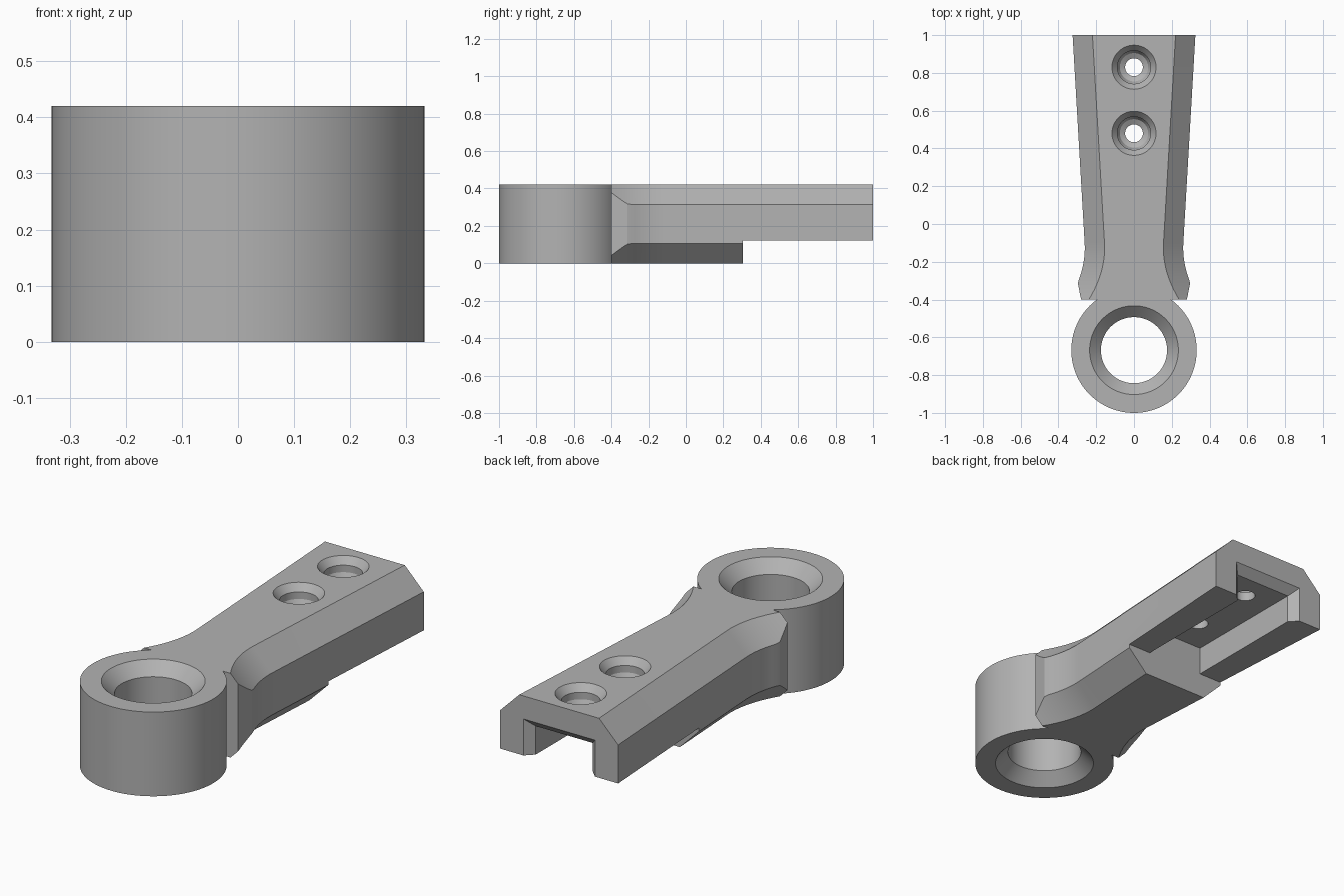
import bpy, bmesh, math
from mathutils import Matrix

if "Cube" in bpy.data.objects:
    bpy.data.objects.remove(bpy.data.objects["Cube"], do_unlink=True)

HEIGHT, CHAMFER = 0.42, 0.105
RING_Y = -0.668

grey = bpy.data.materials.new("plain grey")
grey.use_nodes = True
grey.diffuse_color = (0.45, 0.45, 0.45, 1)
grey.node_tree.nodes["Principled BSDF"].inputs["Base Color"].default_value = (0.45, 0.45, 0.45, 1)


def finish(name, bm):
    bmesh.ops.recalc_face_normals(bm, faces=bm.faces)
    mesh = bpy.data.meshes.new(name)
    bm.to_mesh(mesh)
    bm.free()
    mesh.materials.append(grey)
    obj = bpy.data.objects.new(name, mesh)
    bpy.context.collection.objects.link(obj)
    return obj


def loft(name, sections):
    """Skin closed sections (equal point counts) and cap both ends."""
    bm = bmesh.new()
    rings = [[bm.verts.new(p) for p in s] for s in sections]
    n = len(rings[0])
    for a, b in zip(rings, rings[1:]):
        for i in range(n):
            j = (i + 1) % n
            bm.faces.new((a[i], a[j], b[j], b[i]))
    bm.faces.new(rings[0])
    bm.faces.new(rings[-1])
    return finish(name, bm)


def lathe(name, profile, y, steps, closed):
    """Stack circles of (radius, z); closed profiles form a tube, others get caps."""
    bm = bmesh.new()
    rings = []
    for r, z in profile:
        circle = bmesh.ops.create_circle(bm, segments=steps, radius=r,
                                         matrix=Matrix.Translation((0, y, z)))
        rings.append(circle["verts"])
    pairs = list(zip(rings, rings[1:]))
    if closed:
        pairs.append((rings[-1], rings[0]))
    else:
        bm.faces.new(rings[0])
        bm.faces.new(rings[-1])
    for a, b in pairs:
        for i in range(steps):
            j = (i + 1) % steps
            bm.faces.new((a[i], a[j], b[j], b[i]))
    return finish(name, bm)


def box_section(y, half, low, high):
    return [(-half, y, low), (half, y, low), (half, y, high), (-half, y, high)]


def combine(target, other, operation):
    mod = target.modifiers.new(operation, 'BOOLEAN')
    mod.operation, mod.solver, mod.object = operation, 'EXACT', other
    bpy.context.view_layer.objects.active = target
    bpy.ops.object.modifier_apply(modifier=mod.name)
    bpy.data.objects.remove(other, do_unlink=True)


def arm_section(y):
    """Chamfered section: straight taper, flared root, corner trimmed at the root."""
    width = 0.267 + 0.058 * y
    if y < -0.1:
        width += (y + 0.1) ** 2 / 0.9
    side = min(width, 0.297 + 0.2 * (y + 0.315)) if y < -0.31 else width
    drop = CHAMFER - (width - side)
    top = width - CHAMFER
    half = [(top, 0), (side, drop), (side, HEIGHT - drop), (top, HEIGHT)]
    return [(x, y, z) for x, z in half] + [(-x, y, z) for x, z in reversed(half)]


# Arm
flare = [-0.1 - 0.215 * i / 10 for i in range(1, 11)]
root = [-0.343, -0.372, -0.4]
arm = loft("lever_arm", [arm_section(y) for y in [1, -0.1] + flare + root])

# Ring with chamfered bore
ring = lathe("pivot_ring", [(0.332, 0), (0.332, HEIGHT), (0.235, HEIGHT), (0.175, 0.36),
                            (0.175, 0.06), (0.235, 0)], RING_Y, 96, True)
combine(arm, ring, 'UNION')

# Raised underside beyond the step
combine(arm, loft("step_cutter", [box_section(y, 0.5, -0.1, 0.123) for y in (0.305, 1.1)]),
        'DIFFERENCE')

# Channel with a flared mouth
mouth = [(0.305, 0.157, 0.265), (0.96, 0.157, 0.265), (1.01, 0.207, 0.315)]
combine(arm, loft("channel_cutter", [box_section(y, w, 0.05, z) for y, w, z in mouth]),
        'DIFFERENCE')

# Countersunk screw holes
screw = [(0.125, 0.43), (0.088, 0.385), (0.088, 0.35), (0.075, 0.325), (0.047, 0.31), (0.047, 0.2)]
for y in (0.48, 0.83):
    combine(arm, lathe("screw_hole_cutter", screw, y, 48, False), 'DIFFERENCE')

# Smooth curves, crisp edges
bpy.ops.object.select_all(action='DESELECT')
arm.select_set(True)
bpy.context.view_layer.objects.active = arm
bpy.ops.object.shade_smooth_by_angle(angle=math.radians(20))
